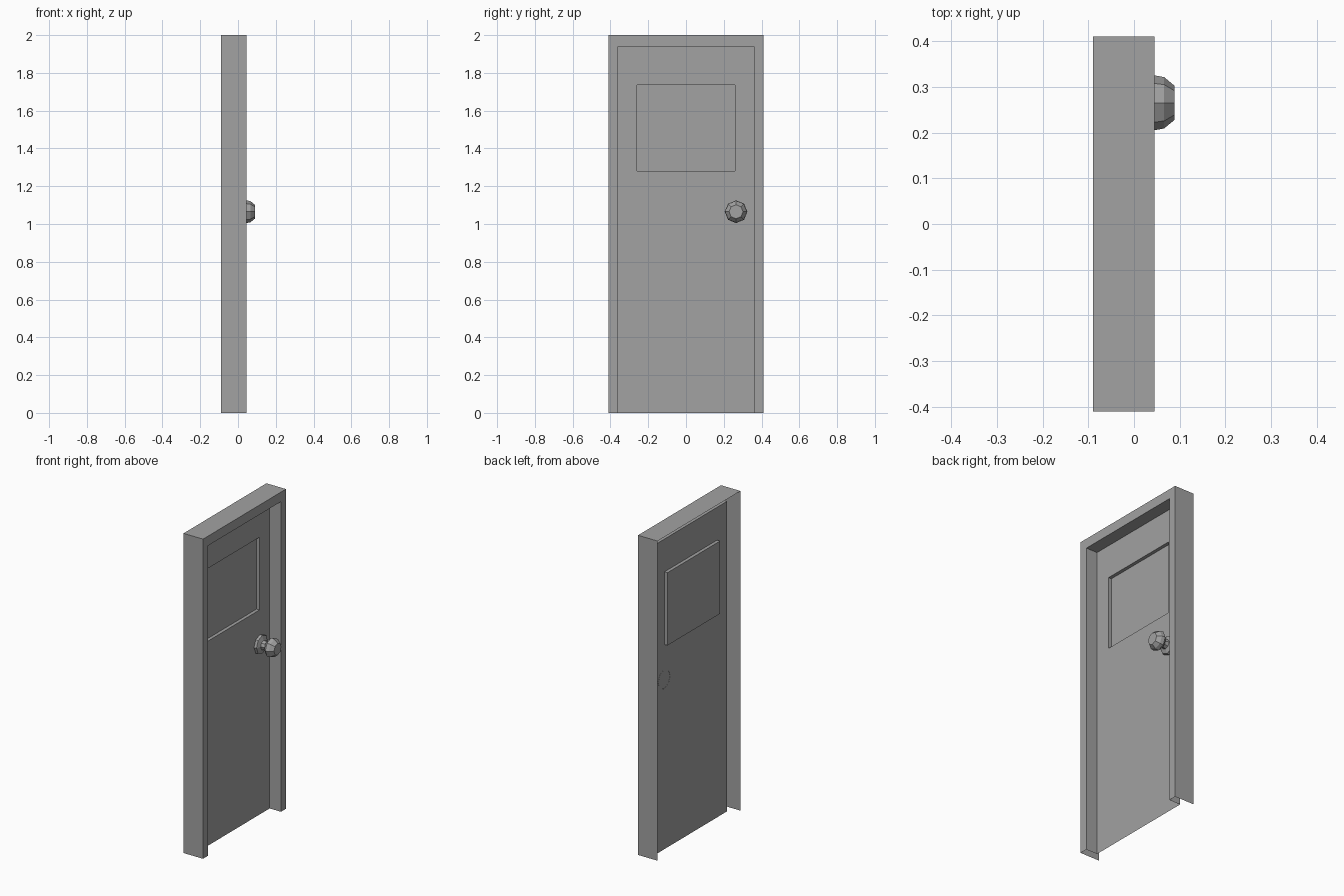
import bpy
import bmesh
from math import sin, cos, tau

cube = bpy.data.objects.get("Cube")
if cube:
    bpy.data.objects.remove(cube, do_unlink=True)

GREY = (0.36, 0.36, 0.36, 1)
grey = bpy.data.materials.new("plain grey")
grey.use_nodes = True
grey.diffuse_color = GREY
grey.node_tree.nodes["Principled BSDF"].inputs["Base Color"].default_value = GREY

FRONT, BACK, PANEL = 0.045, -0.09, -0.033
TOP, HALF = 2.0, 0.41
INNER_TOP, INNER_HALF = 1.94, 0.36


def rect(x, half, low, high):
    """Upright rectangle, clockwise seen from +x, starting at the foot."""
    return [(x, -half, low), (x, -half, high), (x, half, high), (x, half, low)]


def octagon(x, radius, y=0.265, z=1.065, sides=8):
    return [(x, y - radius * cos(tau * i / sides), z + radius * sin(tau * i / sides))
            for i in range(sides)]


def skin(name, rings, closed=True, cap=False):
    """Join successive rings with quads, with an optional end face."""
    bm = bmesh.new()
    loops = [[bm.verts.new(p) for p in ring] for ring in rings]
    count = len(rings[0])
    for a, b in zip(loops, loops[1:]):
        for i in range(count if closed else count - 1):
            j = (i + 1) % count
            bm.faces.new((a[i], b[i], b[j], a[j]))
    if cap:
        bm.faces.new(loops[-1][::-1])
    mesh = bpy.data.meshes.new(name)
    bm.to_mesh(mesh)
    bm.free()
    mesh.materials.append(grey)
    obj = bpy.data.objects.new(name, mesh)
    bpy.context.collection.objects.link(obj)
    return obj


# Frame: outer wall, front lip and inner jamb, open at the back and the floor
skin("door_frame", [
    rect(BACK, HALF, 0, TOP),
    rect(FRONT, HALF, 0, TOP),
    rect(FRONT, INNER_HALF, 0, INNER_TOP),
    rect(PANEL, INNER_HALF, 0, INNER_TOP),
], closed=False)

# Door leaf with a recessed window pane
skin("door_leaf", [
    rect(PANEL, INNER_HALF, 0, INNER_TOP),
    rect(PANEL, 0.26, 1.28, 1.735),
    rect(PANEL - 0.021, 0.26, 1.28, 1.735),
], cap=True)

# Knob: rosette, thin stem and faceted grip
profile = [(-0.034, 0.06), (-0.018, 0.057), (-0.008, 0.03), (0.018, 0.025),
           (0.026, 0.043), (0.045, 0.06), (0.066, 0.056), (0.089, 0.037)]
skin("door_knob", [octagon(x, r) for x, r in profile], cap=True)
